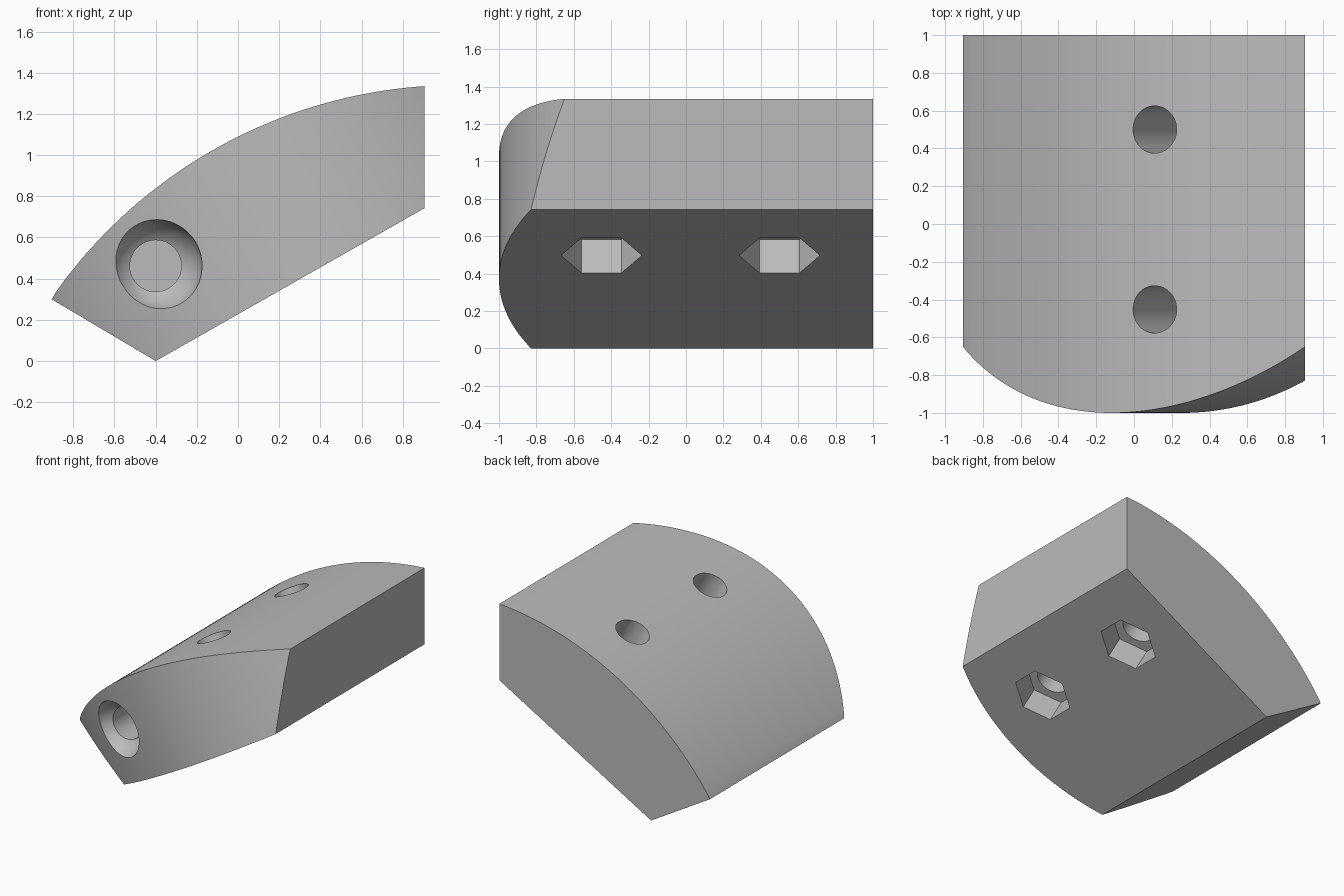
import bpy, bmesh
from math import sin, cos, pi, radians, atan2, hypot
from mathutils import Matrix, Vector

cube = bpy.data.objects.get("Cube")
if cube:
    bpy.data.objects.remove(cube, do_unlink=True)

grey = bpy.data.materials.new("plain_grey")
grey.use_nodes = True
colour = (0.5, 0.5, 0.5, 1)
grey.diffuse_color = colour
grey.node_tree.nodes["Principled BSDF"].inputs["Base Color"].default_value = colour


def finish(name, bm, matrix):
    bmesh.ops.transform(bm, matrix=matrix, verts=bm.verts)
    bmesh.ops.recalc_face_normals(bm, faces=bm.faces)
    mesh = bpy.data.meshes.new(name)
    bm.to_mesh(mesh)
    bm.free()
    mesh.materials.append(grey)
    ob = bpy.data.objects.new(name, mesh)
    bpy.context.collection.objects.link(ob)
    return ob


def prism(name, outline, low, high, matrix):
    """Extrude a flat outline along local z."""
    bm = bmesh.new()
    face = bm.faces.new([bm.verts.new((x, y, low)) for x, y in outline])
    ext = bmesh.ops.extrude_face_region(bm, geom=[face])
    moved = [g for g in ext["geom"] if isinstance(g, bmesh.types.BMVert)]
    bmesh.ops.translate(bm, verts=moved, vec=(0, 0, high - low))
    return finish(name, bm, matrix)


def arc(cx, cy, r, a, b, n):
    return [(cx + r * cos(a + (b - a) * i / n), cy + r * sin(a + (b - a) * i / n))
            for i in range(n + 1)]


def ring(r, n, turn=0):
    return arc(0, 0, r, turn, turn + 2 * pi, n)[:-1]


def combine(target, tool, operation):
    mod = target.modifiers.new(operation.lower(), "BOOLEAN")
    mod.operation, mod.object, mod.solver = operation, tool, "EXACT"
    bpy.ops.object.select_all(action="DESELECT")
    target.select_set(True)
    bpy.context.view_layer.objects.active = target
    bpy.ops.object.modifier_apply(modifier=mod.name)
    bpy.data.objects.remove(tool, do_unlink=True)


to_front = Matrix.Rotation(pi / 2, 4, "X")         # local z points to the front
tilt = Matrix.Rotation(-radians(29.6), 4, "Y")     # local z is normal to the sloped base

# Wedge with a domed top
cx, cz, left, right = 1.069, -1.06, (-0.905, 0.30), (0.905, 1.335)
dome = arc(cx, cz, hypot(right[0] - cx, right[1] - cz),
           atan2(right[1] - cz, right[0] - cx), atan2(left[1] - cz, left[0] - cx), 48)
dome[-1] = left
block = prism("wedge_block", [(-0.4, 0), (0.905, 0.742)] + dome, -1, 1.2, to_front)

# Bowed front end
bow = arc(0.404, 0.726, 1.726, pi * 1.2, pi * 1.8, 64)
envelope = prism("front_bow", bow + [(2.2, 1.5), (-1.4, 1.5)], -2, 3, tilt)
combine(block, envelope, "INTERSECT")

# Two bolt holes with hexagonal nut pockets in the base
for y in (-0.452, 0.5):
    place = Matrix.Translation((0.474, y, 0.497)) @ tilt
    combine(block, prism("nut_pocket", ring(0.216, 6, pi / 2), -0.2, 0.205, place), "DIFFERENCE")
    combine(block, prism("bolt_hole", ring(0.125, 48), 0.1, 1.3, place), "DIFFERENCE")

# Round seat and blind hole in the front
bm = bmesh.new()
bmesh.ops.create_uvsphere(bm, u_segments=64, v_segments=32, radius=0.226)
seat = finish("round_seat", bm, Matrix.Translation((-0.4, -0.975, 0.462)) @ to_front)
combine(block, seat, "DIFFERENCE")
hole = prism("front_hole", ring(0.125, 48), 0, 1.2,
             Matrix.Translation((-0.4, 0, 0.462)) @ to_front)
combine(block, hole, "DIFFERENCE")

bpy.context.view_layer.objects.active = block
block.select_set(True)
bpy.ops.object.shade_smooth_by_angle(angle=radians(20))
